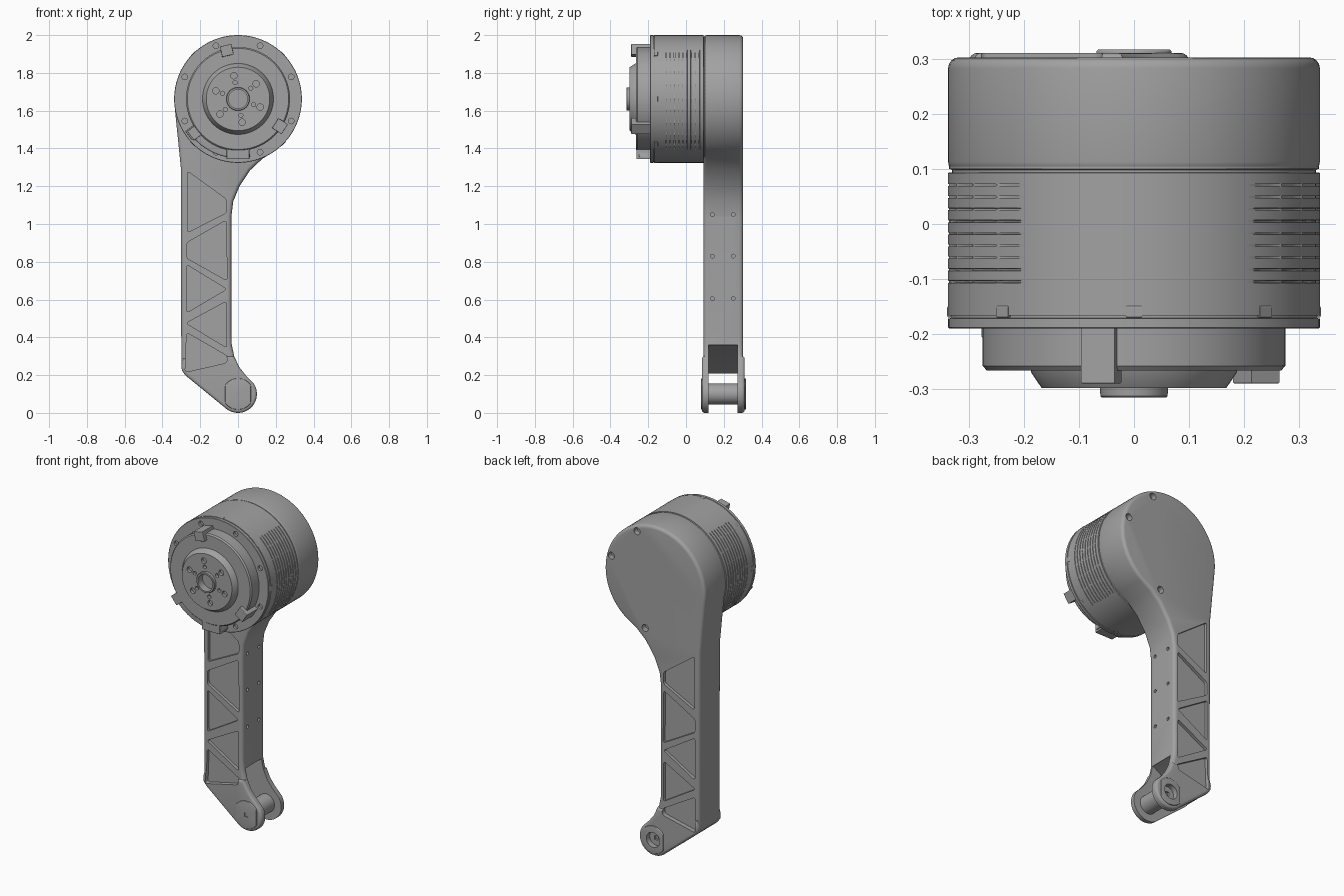
import bpy, bmesh
from math import sin, cos, radians, pi, tau
from mathutils import Matrix, Vector

if "Cube" in bpy.data.objects:
    bpy.data.objects.remove(bpy.data.objects["Cube"])

grey = bpy.data.materials.new("satin grey")
grey.use_nodes = True
colour = (0.36, 0.36, 0.36, 1)
grey.diffuse_color = colour
grey.node_tree.nodes["Principled BSDF"].inputs["Base Color"].default_value = colour

HEAD = 1.662   # height of the motor axis
RADIUS = 0.338
FOOT = 0.1     # height of the ankle axis


def finish(name, bm):
    bmesh.ops.recalc_face_normals(bm, faces=bm.faces)
    mesh = bpy.data.meshes.new(name)
    bm.to_mesh(mesh)
    bm.free()
    obj = bpy.data.objects.new(name, mesh)
    bpy.context.collection.objects.link(obj)
    mesh.materials.append(grey)
    return obj


def smooth(obj):
    bpy.ops.object.select_all(action="DESELECT")
    obj.select_set(True)
    bpy.context.view_layer.objects.active = obj
    bpy.ops.object.shade_smooth_by_angle(angle=radians(32))


def add_prism(bm, points, y0, y1, corner=0, edge=0):
    """Extrude an x-z outline along y, with rounded corners and rims."""
    part = bmesh.new()
    part.faces.new([part.verts.new((x, y0, z)) for x, z in points])
    if corner:
        bmesh.ops.bevel(part, geom=part.verts[:], offset=corner, segments=4,
                        profile=0.5, affect="VERTICES")
    new = bmesh.ops.extrude_face_region(part, geom=part.faces[:])["geom"]
    moved = [v for v in new if isinstance(v, bmesh.types.BMVert)]
    bmesh.ops.translate(part, verts=moved, vec=(0, y1 - y0, 0))
    bmesh.ops.recalc_face_normals(part, faces=part.faces)
    if edge:
        rims = [e for e in part.edges if abs(e.verts[0].co.y - e.verts[1].co.y) < 1e-5]
        bmesh.ops.bevel(part, geom=rims, offset=edge, segments=4, profile=0.5,
                        affect="EDGES", clamp_overlap=True)
    temp = bpy.data.meshes.new("temp")
    part.to_mesh(temp)
    part.free()
    bm.from_mesh(temp)
    bpy.data.meshes.remove(temp)


def arc(r, start, end, steps, z=0):
    return [(r * cos(radians(start + (end - start) * i / steps)),
             z + r * sin(radians(start + (end - start) * i / steps)))
            for i in range(steps + 1)]


def disc(r, x=0, z=0, steps=24):
    return [(x + r * cos(tau * i / steps), z + r * sin(tau * i / steps)) for i in range(steps)]


def prism(name, *args, **kw):
    bm = bmesh.new()
    add_prism(bm, *args, **kw)
    return finish(name, bm)


def lathe(name, profile, z, steps=96, rule=None):
    """Turn (radius, y) points around the y axis; rule may alter a radius."""
    bm = bmesh.new()
    rings = []
    for row, (r, y) in enumerate(profile):
        ring = []
        for i in range(steps):
            a = tau * i / steps
            rr = rule(row, i, r) if rule else r
            ring.append(bm.verts.new((rr * cos(a), y, z + rr * sin(a))))
        rings.append(ring)
    for lower, upper in zip(rings, rings[1:]):
        for i in range(steps):
            j = (i + 1) % steps
            bm.faces.new((lower[i], lower[j], upper[j], upper[i]))
    bm.faces.new(rings[0])
    bm.faces.new(rings[-1])
    return finish(name, bm)


def cut(obj, cutter_bm):
    cutter = finish("cutter", cutter_bm)
    cutter.hide_render = True
    mod = obj.modifiers.new("cut", "BOOLEAN")
    mod.operation, mod.solver, mod.object = "DIFFERENCE", "EXACT", cutter
    bpy.context.view_layer.objects.active = obj
    bpy.ops.object.modifier_apply(modifier="cut")
    bpy.data.objects.remove(cutter)


# Leg: round housing, straight shin and angled ankle in one outline
ankle = [(-0.3, 0.25), (-0.297, 0.225), (-0.28, 0.2)] + arc(0.1, 231, 395, 24, FOOT) + [
    (0.04, 0.2), (0.005, 0.245), (-0.02, 0.3)]
knee = [(-0.033, 0.36), (-0.035, 0.42), (-0.035, 1.04), (-0.025, 1.12), (0.008, 1.2),
        (0.065, 1.285), (0.13, 1.346)]
leg = prism("leg", arc(RADIUS, -54, 188, 64, HEAD) + [(-0.318, 1.45), (-0.303, 1.3)]
            + ankle + knee, 0.093, 0.303, edge=0.02)
fork = prism("ankle_fork", [(-0.29, 0.29)] + ankle, 0.084, 0.311, edge=0.015)

# Slot between the two ankle cheeks
for part in (leg, fork):
    bm = bmesh.new()
    add_prism(bm, [(0.3, 0.36), (-0.04, 0.36), (-0.34, 0.175), (-0.34, -0.1), (0.3, -0.1)],
              0.119, 0.272)
    add_prism(bm, disc(0.045, z=FOOT), 0.26, 0.4)
    cut(part, bm)

# Shallow truss pockets on both faces, housing screws and side holes
pockets = [
    [(-0.268, 1.28), (-0.06, 1.13), (-0.06, 1.06), (-0.268, 0.955)],
    [(-0.272, 0.9), (-0.062, 1.02), (-0.058, 0.7), (-0.272, 0.82)],
    [(-0.272, 0.785), (-0.06, 0.655), (-0.272, 0.53)],
    [(-0.275, 0.475), (-0.062, 0.59), (-0.06, 0.345)],
    [(-0.272, 0.425), (-0.055, 0.3), (-0.06, 0.265), (-0.28, 0.215)],
]
for part in (leg, fork):
    bm = bmesh.new()
    for outline in pockets:
        add_prism(bm, outline, 0.05, 0.112, corner=0.014)
        add_prism(bm, outline, 0.284, 0.35, corner=0.014)
    if part is leg:
        for angle in (16, 67, -78):
            x, z = arc(0.302, angle, angle, 1, HEAD)[0]
            add_prism(bm, disc(0.021, x, z), 0.27, 0.35)
        for z in (0.605, 0.83, 1.05):
            for y in (0.14, 0.25):
                bmesh.ops.create_cone(bm, cap_ends=True, segments=12, radius1=0.01,
                                      radius2=0.01, depth=0.06, matrix=Matrix.Translation(
                                          (-0.035, y, z)) @ Matrix.Rotation(pi / 2, 4, "Y"))
    cut(part, bm)
    smooth(part)

# Ankle pin with flat-sided bosses on the outer faces
pin = lathe("ankle_pin", [(0.055, 0.1), (0.055, 0.285)], FOOT, 48)
bm = bmesh.new()
square = [(-0.012, FOOT - 0.012), (0.012, FOOT - 0.012), (0.012, FOOT + 0.012), (-0.012, FOOT + 0.012)]
add_prism(bm, square, 0, 0.4)
add_prism(bm, disc(0.045, z=FOOT), 0.265, 0.4)
cut(pin, bm)
smooth(pin)
flat = [(max(-0.068, min(0.068, x)), z) for x, z in disc(0.083, z=FOOT, steps=48)]
for name, y0, y1, hole in (("front_ankle_boss", 0.079, 0.1, square),
                           ("back_ankle_boss", 0.29, 0.317, disc(0.045, z=FOOT))):
    boss = prism(name, flat, y0, y1, edge=0.004)
    bm = bmesh.new()
    add_prism(bm, hole, 0, 0.4)
    cut(boss, bm)
    smooth(boss)

# Motor drum with broken cooling grooves on both flanks
profile = [(RADIUS, -0.166)]
for k in range(9):
    y = -0.105 + 0.022 * k
    profile += [(RADIUS, y - 0.002), (0, y - 0.0015), (0, y + 0.0015), (RADIUS, y + 0.002)]
profile += [(RADIUS, 0.093), (0.331, 0.094), (0.331, 0.099), (0.336, 0.1), (0.336, 0.13)]


def groove(row, i, r):
    deep = abs(cos(tau * i / 144)) > 0.62 and i % 5 != 0
    return r if r else RADIUS - (0.006 if deep else 0)


drum = lathe("motor_drum", profile, HEAD, 144, groove)
smooth(drum)

# Mounting flange: bolt holes and rim notches every 45 degrees
flange = lathe("motor_flange", [(0.336, -0.19), (RADIUS, -0.188), (RADIUS, -0.172),
                                (0.333, -0.171), (0.333, -0.16)], HEAD)
bm = bmesh.new()
for k in range(8):
    x, z = arc(0.305, 22.5 + 45 * k, 23, 1, HEAD)[0]
    add_prism(bm, disc(0.015, x, z, 16), -0.25, -0.175)
cut(flange, bm)
smooth(flange)


def block(name, angle, r0, r1, width, y0, y1):
    turn = Matrix.Rotation(radians(angle), 2)
    corners = [(r0, -width / 2), (r1, -width / 2), (r1, width / 2), (r0, width / 2)]
    points = [turn @ Vector(c) for c in corners]
    return prism(name, [(p.x, HEAD + p.y) for p in points], y0, y1, edge=0.003)


for k in range(8):
    block(f"rim_key_{k + 1}", 45 * k, 0.31, 0.3395, 0.03, -0.17, -0.149)

# Front cover, tapered output plate and hub
cover = lathe("front_cover", [(0.275, -0.18), (0.275, -0.258), (0.268, -0.266),
                              (0.19, -0.266)], HEAD)
smooth(cover)
plate = lathe("output_plate", [(0.19, -0.255), (0.187, -0.27), (0.168, -0.298),
                               (0.062, -0.298), (0.061, -0.313), (0.059, -0.315)], HEAD)
bm = bmesh.new()
add_prism(bm, disc(0.05, z=HEAD, steps=48), -0.4, -0.27)
for k in range(6):
    for r, size in ((0.125, 0.017), (0.088, 0.011)):
        x, z = arc(r, 100 + 60 * k, 0, 1, HEAD)[0]
        add_prism(bm, disc(size, x, z, 16), -0.4, -0.28)
cut(plate, bm)
smooth(plate)

# Cover clips and the lower cable guard
block("top_clip", 103, 0.235, 0.292, 0.062, -0.29, -0.18)
block("right_clip", -33, 0.235, 0.295, 0.062, -0.29, -0.18)
block("left_clip", 217, 0.27, 0.325, 0.06, -0.207, -0.18)
guard = prism("cable_guard", arc(0.313, 215, 282, 24, HEAD) + arc(0.262, 282, 215, 24, HEAD),
              -0.25, -0.18, edge=0.008)
smooth(guard)
block("guard_end_left", 218, 0.262, 0.318, 0.06, -0.262, -0.18)
block("guard_end_right", 270, 0.262, 0.318, 0.12, -0.262, -0.18)
